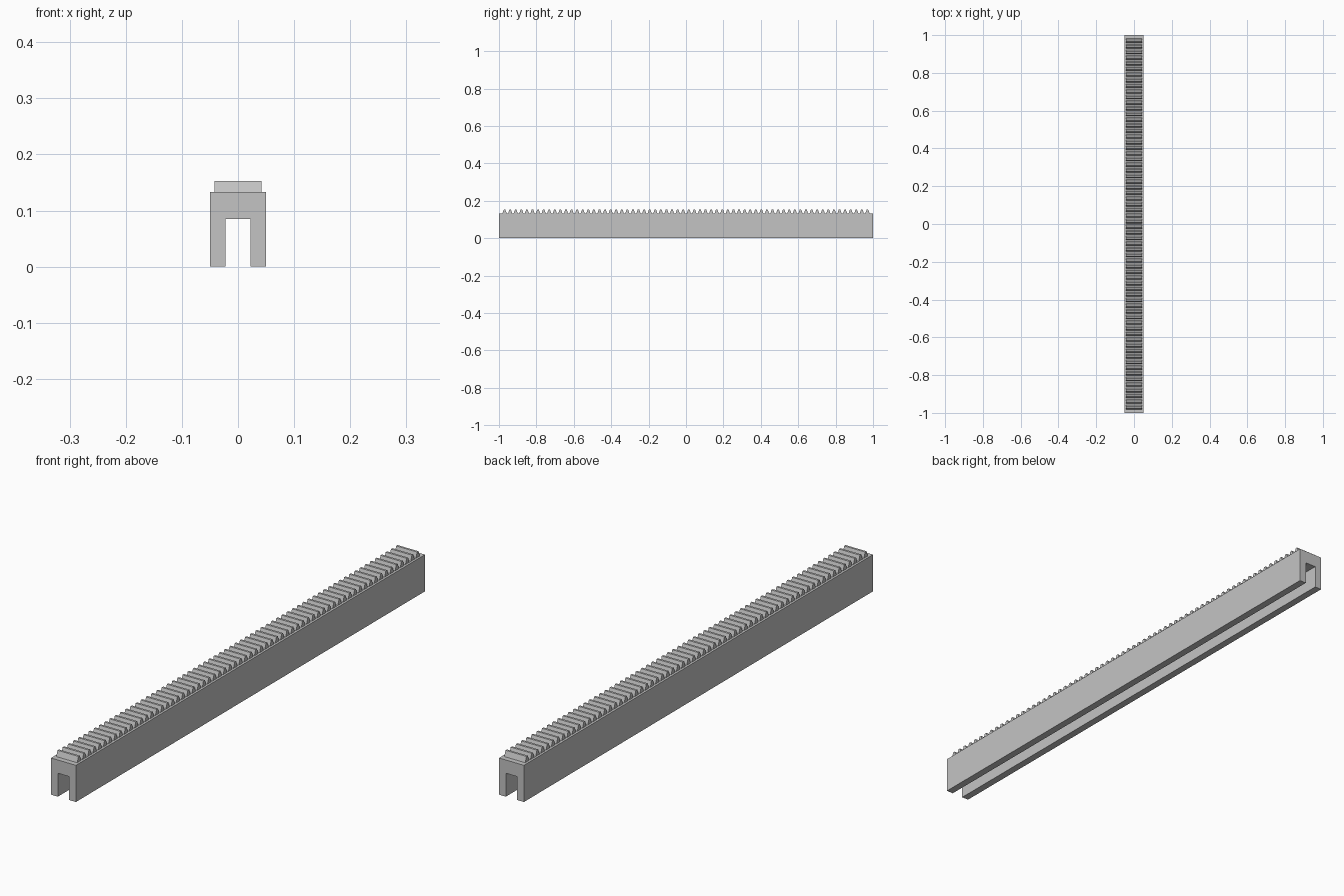
import bpy
import bmesh
from mathutils import Vector

cube = bpy.data.objects.get("Cube")
if cube:
    bpy.data.objects.remove(cube, do_unlink=True)

LENGTH = 2.0
TOP = 0.133          # top of the channel body
TOOTH_COUNT = 66
FIRST_TOOTH = -0.97
PITCH = -2 * FIRST_TOOTH / (TOOTH_COUNT - 1)

grey = bpy.data.materials.new("plain grey")
grey.use_nodes = True
colour = (0.55, 0.55, 0.55, 1)
grey.diffuse_color = colour
grey.node_tree.nodes["Principled BSDF"].inputs["Base Color"].default_value = colour


def extrude_profile(name, points, direction):
    """Make a solid by extruding a closed outline along a vector."""
    bm = bmesh.new()
    face = bm.faces.new([bm.verts.new(p) for p in points])
    result = bmesh.ops.extrude_face_region(bm, geom=[face], use_keep_orig=True)
    moved = [v for v in result["geom"] if isinstance(v, bmesh.types.BMVert)]
    bmesh.ops.translate(bm, verts=moved, vec=Vector(direction))
    bmesh.ops.recalc_face_normals(bm, faces=bm.faces)
    mesh = bpy.data.meshes.new(name)
    bm.to_mesh(mesh)
    bm.free()
    mesh.materials.append(grey)
    obj = bpy.data.objects.new(name, mesh)
    bpy.context.collection.objects.link(obj)
    return obj


# Channel body: an upside-down U running the full length
half = [(0.0225, 0.085), (0.0225, 0), (0.05, 0), (0.05, TOP)]
outline = half + [(-x, z) for x, z in reversed(half)]
extrude_profile("channel_body", [(x, -LENGTH / 2, z) for x, z in outline], (0, LENGTH, 0))

# Rack teeth: one trapezoid repeated along the top
tooth_width = 0.084
root, tip, height = 0.011, 0.004, 0.02
side = [(-root, 0), (root, 0), (tip, height), (-tip, height)]
teeth = extrude_profile(
    "rack_teeth",
    [(-tooth_width / 2, FIRST_TOOTH + y, TOP + z) for y, z in side],
    (tooth_width, 0, 0),
)
array = teeth.modifiers.new("repeat", 'ARRAY')
array.count = TOOTH_COUNT
array.use_relative_offset = False
array.use_constant_offset = True
array.constant_offset_displace = (0, PITCH, 0)
